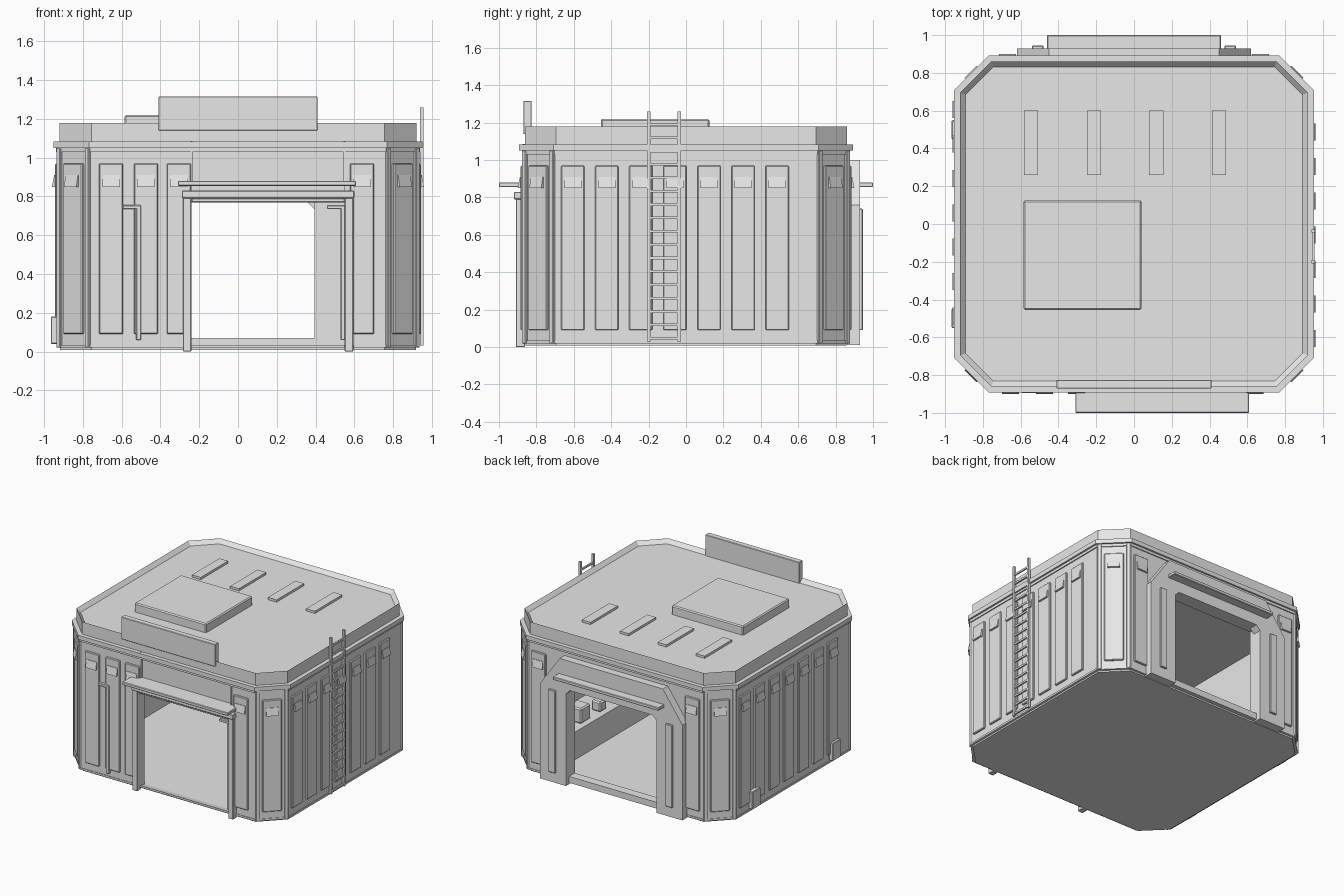
import bpy, bmesh, math
from mathutils import Vector, Matrix

default_cube = bpy.data.objects.get("Cube")
if default_cube:
    bpy.data.objects.remove(default_cube, do_unlink=True)

grey = bpy.data.materials.new("plain grey")
grey.use_nodes = True
COLOUR = (0.8, 0.8, 0.8, 1)
grey.diffuse_color = COLOUR
grey.node_tree.nodes["Principled BSDF"].inputs["Base Color"].default_value = COLOUR

HX, HY, CUT = 0.93, 0.87, 0.17      # wall half sizes and corner cut
WALL = 0.05


def face_frame(x, y, angle):
    """Local axes on a wall: u to the right, z up, d outwards."""
    n = Vector((math.cos(angle), math.sin(angle), 0))
    t = Vector((-n.y, n.x, 0))
    m = Matrix((t, n, Vector((0, 0, 1)))).transposed().to_4x4()
    return Matrix.Translation((x, y, 0)) @ m


Q = math.pi / 2
FRONT = face_frame(0, -HY, -Q)
RIGHT = face_frame(HX, 0, 0)
BACK = face_frame(0, HY, Q)
LEFT = face_frame(-HX, 0, math.pi)
CORNERS = [face_frame(sx * (HX - CUT / 2), sy * (HY - CUT / 2), math.atan2(sy, sx))
           for sx in (-1, 1) for sy in (-1, 1)]
WORLD = Matrix.Identity(4)


def finish(name, bm, bevel=0):
    bmesh.ops.recalc_face_normals(bm, faces=bm.faces)
    mesh = bpy.data.meshes.new(name)
    bm.to_mesh(mesh)
    bm.free()
    mesh.materials.append(grey)
    ob = bpy.data.objects.new(name, mesh)
    bpy.context.collection.objects.link(ob)
    if bevel:
        mod = ob.modifiers.new("edge", "BEVEL")
        mod.width = bevel
        mod.segments = 1
    return ob


def boxes(name, frame, items, bevel=0):
    """Each item is (u0, u1, d0, d1, z0, z1) in the frame."""
    bm = bmesh.new()
    for u0, u1, d0, d1, z0, z1 in items:
        place = Matrix.Translation(((u0 + u1) / 2, (d0 + d1) / 2, (z0 + z1) / 2))
        size = Matrix.Diagonal((u1 - u0, d1 - d0, z1 - z0, 1))
        bmesh.ops.create_cube(bm, size=1, matrix=frame @ place @ size)
    return finish(name, bm, bevel)


def prism(bm, points, offset):
    """Extrude a flat polygon; returns the far face."""
    base = bm.faces.new([bm.verts.new(p) for p in points])
    made = bmesh.ops.extrude_face_region(bm, geom=[base], use_keep_orig=True)["geom"]
    bmesh.ops.translate(bm, vec=offset, verts=[g for g in made if isinstance(g, bmesh.types.BMVert)])
    return [g for g in made if isinstance(g, bmesh.types.BMFace)][0]


def octagon(grow, z):
    x, y, c = HX + grow, HY + grow, CUT + grow * 0.6
    quarter = [(x, y - c), (x - c, y)]
    pts = []
    for sx, sy in ((1, 1), (-1, 1), (-1, -1), (1, -1)):
        order = quarter if sx * sy > 0 else quarter[::-1]
        pts += [(sx * a, sy * b, z) for a, b in order]
    return pts


def slab(name, grow, z0, z1, rim=0, sink=0):
    bm = bmesh.new()
    top = prism(bm, octagon(grow, z0), (0, 0, z1 - z0))
    if rim:
        bmesh.ops.inset_region(bm, faces=[top], thickness=rim)
        bmesh.ops.translate(bm, vec=(0, 0, -sink), verts=top.verts)
    return finish(name, bm)


def panels(name, frame, centres, width=0.125):
    """Raised wall panels, each with a sloped vent hood."""
    boxes(name + "_panels", frame,
          [(u - width / 2, u + width / 2, -0.01, 0.014, 0.09, 0.97) for u in centres], 0.005)
    bm = bmesh.new()
    for u in centres:
        side = [(0.005, 0.91), (0.018, 0.91), (0.03, 0.85), (0.005, 0.85)]
        prism(bm, [frame @ Vector((u - 0.045, d, z)) for d, z in side], frame.to_3x3() @ Vector((0.09, 0, 0)))
    finish(name + "_vents", bm)


# Floor, cornice and roof
slab("floor_slab", -0.012, 0.008, 0.02)
slab("base_trim", 0.006, 0.02, 0.035, WALL + 0.01, 0.012)
slab("cornice_lower", 0.008, 1.03, 1.05)
slab("cornice", 0.022, 1.05, 1.083)
slab("roof_parapet", -0.01, 1.083, 1.18, 0.03, 0.03)

# Walls, with a doorway in front and back
TOP = 1.04
half_x, half_y = HX - CUT, HY - CUT
boxes("front_wall", FRONT, [(-half_x, -0.24, -WALL, 0, 0.02, TOP), (0.55, half_x, -WALL, 0, 0.02, TOP),
                            (-0.24, 0.55, -WALL, -0.015, 0.77, TOP)])
boxes("back_wall", BACK, [(-half_x, -0.395, -WALL, 0, 0.02, TOP), (0.395, half_x, -WALL, 0, 0.02, TOP),
                          (-0.395, 0.395, -WALL, 0, 0.77, TOP), (-0.395, 0.395, -WALL, 0.02, 0.02, 0.07)])
for name, frame in (("right_wall", RIGHT), ("left_wall", LEFT)):
    boxes(name, frame, [(-half_y, half_y, -WALL, 0, 0.02, TOP)])
corner_half = CUT / math.sqrt(2)
for i, frame in enumerate(CORNERS):
    boxes(f"corner_wall_{i}", frame, [(-corner_half, corner_half, -WALL, 0, 0.02, TOP)])
    boxes(f"corner_trim_{i}", frame, [(s * 0.104 - 0.014, s * 0.104 + 0.014, -0.01, 0.014, 0.02, 1.05)
                                      for s in (-1, 1)], 0.003)
    panels(f"corner_{i}", frame, [0], 0.14)

# Wall panels
side_rows = [-0.605 + 0.182 * i for i in range(7)]
panels("right", RIGHT, side_rows)
panels("left", LEFT, side_rows)
panels("front", FRONT, [-0.655, -0.475, -0.305, 0.64])
panels("back", BACK, [-0.67, 0.67])
boxes("left_wall_boxes", LEFT, [(u - 0.05, u + 0.05, 0, 0.035, 0.04, 0.18) for u in (-0.5, 0.5)], 0.004)

# Front doorway frame, canopy and pipes
boxes("front_door_posts", FRONT, [(-0.285, -0.24, -0.01, 0.04, 0, 0.8), (0.55, 0.595, -0.01, 0.04, 0, 0.8)], 0.004)
boxes("front_lintel", FRONT, [(-0.29, 0.6, -0.02, 0.05, 0.79, 0.83), (-0.24, 0.55, -0.03, 0.03, 0.77, 0.79)], 0.004)
boxes("front_canopy", FRONT, [(-0.31, 0.61, -0.02, 0.13, 0.855, 0.88)], 0.004)
boxes("front_door_seams", FRONT, [(u - 0.005, u + 0.005, -0.02, 0.004, 0.88, 1.085) for u in (-0.24, 0.55)])
for i, shift in enumerate((0, 1.055)):
    boxes(f"front_pipe_{i}", FRONT, [(-0.595 + shift, -0.5 + shift, 0, 0.025, 0.735, 0.755),
                                     (-0.525 + shift, -0.5 + shift, 0, 0.025, 0.06, 0.74)], 0.003)

# Back portal with cut upper corners
outline = [(0.395, 0.01), (0.62, 0.01), (0.62, 0.76), (0.45, 1.0)]
inner = [(0.36, 0.77), (0.395, 0.735)]
half = inner + outline
loop = half + [(-u, z) for u, z in reversed(half)]
bm = bmesh.new()
prism(bm, [BACK @ Vector((u, -0.01, z)) for u, z in loop], (0, 0.07, 0))
finish("back_portal", bm)
boxes("back_portal_bars", BACK, [(s * 0.51 - 0.03, s * 0.51 + 0.03, 0.05, 0.075, 0.09, 0.74) for s in (-1, 1)], 0.004)
boxes("back_canopy", BACK, [(-0.46, 0.46, 0.05, 0.13, 0.855, 0.88)], 0.004)

# Roof hatch, roof strips and blank front board
boxes("roof_hatch", WORLD, [(-0.585, 0.04, -0.455, 0.125, 1.14, 1.22)], 0.008)
boxes("roof_strips", WORLD, [(x - 0.038, x + 0.038, 0.26, 0.6, 1.14, 1.168) for x in (-0.545, -0.212, 0.117, 0.45)])
boxes("front_board", WORLD, [(-0.41, 0.41, -0.87, -0.825, 1.14, 1.315)], 0.003)

# Ladder on the right wall
rails = [(y - 0.009, y + 0.009, 0.01, 0.028, 0.03, 1.26) for y in (-0.2, -0.037)]
rungs = [(-0.2, -0.037, 0.013, 0.025, 0.04 + 0.0715 * i, 0.054 + 0.0715 * i) for i in range(17)]
boxes("ladder", RIGHT, rails + rungs)

# Workbench and small machines inside
boxes("inside_bench", WORLD, [(0.58, 0.88, -0.6, 0.65, 0.02, 0.24)])
boxes("inside_machines", WORLD, [(0.62, 0.74, 0.3, 0.42, 0.24, 0.36), (0.62, 0.7, 0.1, 0.18, 0.24, 0.32)], 0.01)
